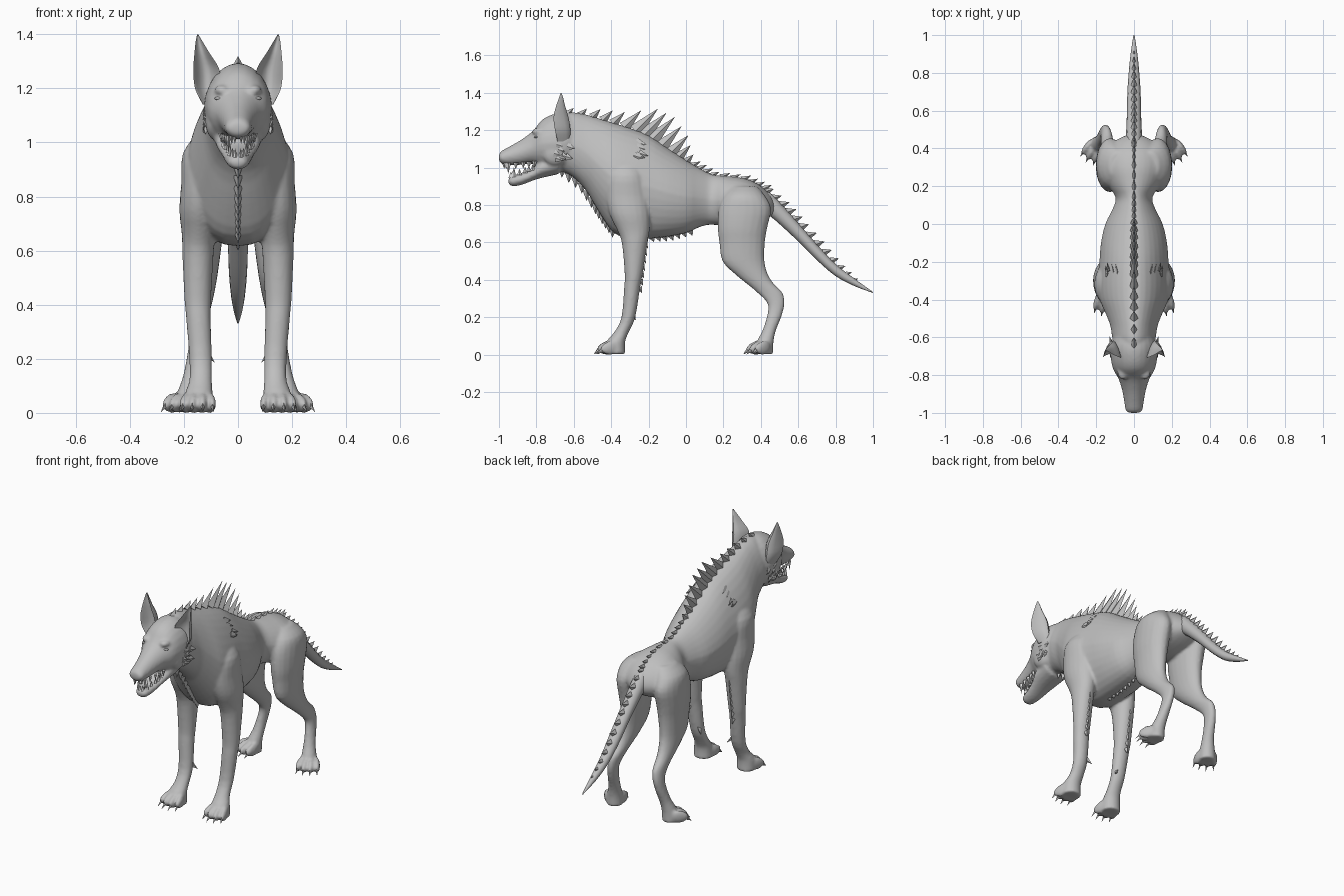
import bpy, bmesh, math, random
from mathutils import Vector

random.seed(4)


def material(name, value):
    m = bpy.data.materials.new(name)
    m.diffuse_color = (value, value, value, 1)
    return m


HIDE = material("grey hide", 0.52)
TOOTH = material("pale tooth", 0.75)


def finish(name, bm, mat=HIDE, mirror=False, smooth=True):
    if mirror:
        copy = bmesh.ops.duplicate(bm, geom=bm.verts[:] + bm.edges[:] + bm.faces[:])['geom']
        for v in copy:
            if isinstance(v, bmesh.types.BMVert):
                v.co.x *= -1
    bmesh.ops.recalc_face_normals(bm, faces=bm.faces)
    me = bpy.data.meshes.new(name)
    bm.to_mesh(me)
    bm.free()
    me.materials.append(mat)
    ob = bpy.data.objects.new(name, me)
    bpy.context.collection.objects.link(ob)
    bpy.context.view_layer.objects.active = ob
    ob.select_set(True)
    if smooth:
        bpy.ops.object.shade_smooth_by_angle(angle=math.radians(50))
    ob.select_set(False)
    return ob


def spline(rows, sub):
    """Catmull-Rom through rows of numbers."""
    out = []
    for i in range(len(rows) - 1):
        p = [rows[max(0, min(len(rows) - 1, i + k))] for k in (-1, 0, 1, 2)]
        for s in range(sub):
            t = s / sub
            out.append([0.5 * (2 * b + (c - a) * t + (2 * a - 5 * b + 4 * c - d) * t * t
                        + (3 * b - a - 3 * c + d) * t ** 3) for a, b, c, d in zip(*p)])
    return out + [list(rows[-1])]


def loft(name, rows, axis, mirror=False, taper=0.0, cup=0.0, n=20, sub=3, boxy=1.0):
    """axis y: rows (y, bottom z, top z, half width); axis z: rows (z, x, y, rx, ry)."""
    bm = bmesh.new()
    rings = []
    for r in spline(rows, sub):
        ring = []
        for k in range(n):
            c, s = math.cos(2 * math.pi * k / n), math.sin(2 * math.pi * k / n)
            if axis == 'y':
                y, lo, hi, w = r
                if s < 0:
                    c = math.copysign(abs(c) ** boxy, c)
                co = (w * c * (1 - taper * max(s, 0)), y, (lo + hi) / 2 + (hi - lo) / 2 * s)
            else:
                z, x, y, rx, ry = r
                co = (x + rx * c, y + ry * s + cup * (rx / 0.045) * s * s, z)
            ring.append(bm.verts.new(co))
        rings.append(ring)
    for a, b in zip(rings, rings[1:]):
        for k in range(n):
            bm.faces.new((a[k], a[(k + 1) % n], b[(k + 1) % n], b[k]))
    bm.faces.new(rings[0])
    bm.faces.new(rings[-1])
    return finish(name, bm, HIDE, mirror)


def spike(bm, base, tip, width, thick):
    """Flattened four-sided thorn; thin across x unless it points along x."""
    base, tip = Vector(base), Vector(tip)
    d = (tip - base).normalized()
    side = Vector((1, 0, 0)) if abs(d.x) < 0.8 else Vector((0, 0, 1))
    along = d.cross(side).normalized()
    side = along.cross(d)
    ring = [bm.verts.new(base + v) for v in (along * width, side * thick, -along * width, -side * thick)]
    top = bm.verts.new(tip)
    for k in range(4):
        bm.faces.new((ring[k], ring[(k + 1) % 4], top))
    bm.faces.new(ring)


def spikes(name, items, mat=HIDE, mirror=False):
    bm = bmesh.new()
    for it in items:
        spike(bm, *it)
    finish(name, bm, mat, mirror, smooth=False)


def along(points, n):
    """n evenly spaced samples on a polyline."""
    out = []
    for i in range(n):
        f = i / (n - 1) * (len(points) - 1)
        k = min(int(f), len(points) - 2)
        out.append([a + (b - a) * (f - k) for a, b in zip(points[k], points[k + 1])])
    return out


# torso with neck, ribcage, waist and rump
fused = [loft("body", [
    (-0.72, 1.0, 1.27, 0.08), (-0.62, 0.96, 1.295, 0.112), (-0.54, 0.885, 1.285, 0.125), (-0.47, 0.77, 1.265, 0.152),
    (-0.39, 0.655, 1.24, 0.185), (-0.3, 0.62, 1.212, 0.192), (-0.2, 0.62, 1.172, 0.183), (-0.1, 0.63, 1.105, 0.175),
    (0.0, 0.65, 1.04, 0.152), (0.08, 0.685, 0.992, 0.113), (0.14, 0.695, 0.963, 0.097), (0.21, 0.685, 0.955, 0.14),
    (0.3, 0.68, 0.945, 0.178), (0.38, 0.7, 0.915, 0.165), (0.44, 0.73, 0.865, 0.1), (0.475, 0.76, 0.82, 0.03)],
    'y', taper=0.2, n=32, boxy=0.8)]
# tail
loft("tail", [(0.38, 0.78, 0.9, 0.03), (0.45, 0.74, 0.865, 0.042), (0.52, 0.68, 0.795, 0.04),
              (0.6, 0.605, 0.705, 0.037), (0.7, 0.505, 0.59, 0.035), (0.8, 0.42, 0.485, 0.028),
              (0.9, 0.367, 0.407, 0.018), (1.0, 0.33, 0.335, 0.003)], 'y', n=12)
# head with upper muzzle, then lower jaw
fused.append(loft("head", [
    (-1.0, 1.04, 1.07, 0.03), (-0.985, 1.02, 1.09, 0.045), (-0.94, 1.012, 1.115, 0.052),
    (-0.88, 1.015, 1.15, 0.063), (-0.82, 1.02, 1.195, 0.082), (-0.77, 1.0, 1.255, 0.11),
    (-0.71, 0.98, 1.285, 0.123), (-0.64, 0.98, 1.292, 0.123), (-0.56, 1.02, 1.26, 0.09)], 'y', taper=0.06, n=24))
fused.append(loft("lower_jaw", [
    (-0.95, 0.915, 0.94, 0.02), (-0.93, 0.9, 0.957, 0.038), (-0.88, 0.907, 0.972, 0.05),
    (-0.82, 0.93, 1.0, 0.064), (-0.77, 0.945, 1.05, 0.082), (-0.68, 0.965, 1.08, 0.092)], 'y', n=16))
# cupped ears
loft("ears", [(1.14, 0.1, -0.685, 0.03, 0.02), (1.2, 0.113, -0.7, 0.046, 0.016), (1.27, 0.117, -0.708, 0.048, 0.01),
              (1.33, 0.133, -0.694, 0.028, 0.007), (1.37, 0.143, -0.68, 0.014, 0.004),
              (1.4, 0.149, -0.67, 0.002, 0.002)], 'z', mirror=True, cup=0.065)
# legs
fused.append(loft("front_legs", [
    (1.04, 0.11, -0.32, 0.035, 0.06), (0.96, 0.138, -0.32, 0.066, 0.095), (0.85, 0.142, -0.315, 0.068, 0.112),
    (0.75, 0.145, -0.3, 0.072, 0.108), (0.66, 0.146, -0.28, 0.062, 0.085), (0.59, 0.148, -0.275, 0.058, 0.067),
    (0.43, 0.149, -0.28, 0.05, 0.048), (0.36, 0.147, -0.288, 0.046, 0.043), (0.2, 0.138, -0.308, 0.042, 0.037),
    (0.12, 0.138, -0.345, 0.042, 0.039), (0.07, 0.145, -0.375, 0.052, 0.05), (0.003, 0.146, -0.38, 0.055, 0.055)],
    'z', mirror=True))
fused.append(loft("hind_legs", [
    (0.9, 0.08, 0.31, 0.05, 0.07), (0.85, 0.115, 0.312, 0.072, 0.11), (0.78, 0.126, 0.315, 0.075, 0.14),
    (0.68, 0.128, 0.302, 0.073, 0.133), (0.6, 0.128, 0.3, 0.065, 0.122), (0.5, 0.132, 0.307, 0.055, 0.113),
    (0.43, 0.136, 0.35, 0.046, 0.088), (0.38, 0.14, 0.396, 0.038, 0.073), (0.33, 0.145, 0.45, 0.031, 0.067),
    (0.27, 0.153, 0.482, 0.027, 0.045), (0.2, 0.162, 0.47, 0.028, 0.039), (0.13, 0.172, 0.445, 0.033, 0.036),
    (0.07, 0.184, 0.424, 0.042, 0.044), (0.003, 0.188, 0.418, 0.046, 0.048)], 'z', mirror=True))


# paws: four rounded toes with a claw each, fanned about a heading
def paw(name, cx, cy, heading):
    bm = bmesh.new()
    claws = []
    for k in range(4):
        off = k - 1.5
        a = heading + off * 0.14
        fwd, out = Vector((math.sin(a), -math.cos(a), 0)), Vector((math.cos(heading), math.sin(heading), 0))
        reach = 0.045 - 0.014 * (abs(off) > 1)
        c = Vector((cx, cy, 0.036)) + fwd * reach + out * off * 0.027
        made = bmesh.ops.create_uvsphere(bm, u_segments=12, v_segments=8, radius=1)['verts']
        for v in made:
            p = v.co.copy()
            v.co = c + fwd * p.x * 0.052 + Vector((-fwd.y, fwd.x, 0)) * p.y * 0.018
            v.co.z += p.z * 0.037 * (1 - 0.25 * p.x) - 0.006 * p.x
        claws.append((c + fwd * 0.036 - Vector((0, 0, 0.01)), c + fwd * 0.066 - Vector((0, 0, 0.034)), 0.013, 0.008))
    spikes(name + "_claws", claws, HIDE, True)
    return finish(name, bm, HIDE, True)


fused.append(paw("front_paws", 0.146, -0.382, 0.05))
fused.append(paw("hind_paws", 0.192, 0.417, 0.42))

# nose pad, brows, narrow eyes and cheeks
for name, co, size in (("nose", (0.0, -0.972, 1.07), (0.034, 0.025, 0.024)),
                       ("brows", (0.058, -0.785, 1.193), (0.03, 0.04, 0.02)),
                       ("eyes", (0.066, -0.8, 1.163), (0.022, 0.014, 0.007)),
                       ("cheeks", (0.086, -0.7, 1.08), (0.035, 0.07, 0.07))):
    bm = bmesh.new()
    bmesh.ops.create_uvsphere(bm, u_segments=14, v_segments=10, radius=1)
    for v in bm.verts:
        v.co = Vector([c + s * p for c, s, p in zip(co, size, v.co)])
    ob = finish(name, bm, HIDE, co[0] > 0)
    if name != "eyes":
        fused.append(ob)

# blend the fleshy parts into one continuous skin
for ob in fused:
    ob.select_set(True)
skin = fused[0]
bpy.context.view_layer.objects.active = skin
bpy.ops.object.join()
skin.modifiers.clear()
mod = skin.modifiers.new("Blend", 'REMESH')
mod.mode, mod.voxel_size, mod.use_smooth_shade = 'VOXEL', 0.0085, True
mod = skin.modifiers.new("Soften", 'SMOOTH')
mod.factor, mod.iterations = 0.5, 4
skin.select_set(False)

# teeth: rows along both jaws, large fangs near the front
teeth = []
for i, (x, y, z) in enumerate(along([(0.012, -0.972, 1.03), (0.036, -0.95, 1.025), (0.052, -0.87, 1.03),
                                     (0.064, -0.81, 1.035)], 7)):
    teeth.append(((x, y, z), (x * 0.95, y, z - (0.058 if i == 2 else 0.036)), 0.014, 0.009))
for i, (x, y, z) in enumerate(along([(0.01, -0.936, 0.945), (0.03, -0.92, 0.95), (0.044, -0.86, 0.972),
                                     (0.054, -0.82, 0.985)], 7)):
    teeth.append(((x, y, z), (x, y, z + (0.055 if i == 2 else 0.034)), 0.013, 0.009))
spikes("teeth", teeth, TOOTH, True)

# mane: rows (y, z, length) growing to the withers, then low along the back
mane = []
for y, z, h in along([(-0.64, 1.28, 0.05), (-0.5, 1.27, 0.055), (-0.39, 1.235, 0.08), (-0.27, 1.195, 0.155),
                      (-0.18, 1.15, 0.155), (-0.08, 1.08, 0.12), (0.0, 1.03, 0.05)], 13):
    mane.append(((0, y, z), (0, y + h * 0.78, z + h * 0.78), 0.016 + h * 0.15, 0.022))
for y, z in along([(0.03, 1.01), (0.13, 0.955), (0.3, 0.935), (0.41, 0.885)], 10):
    mane.append(((0, y, z), (0, y + 0.05, z + 0.023), 0.018, 0.014))
spikes("mane_spikes", mane)
spikes("tail_spikes", [((0, y, z), (0, y + 0.05 * f, z + 0.016 * f), 0.024 * f, 0.018 * f) for y, z, f in along(
    [(0.42, 0.87, 1), (0.52, 0.785, 1), (0.6, 0.69, 1), (0.7, 0.58, 1), (0.8, 0.475, 0.8), (0.9, 0.4, 0.4)], 13)])
# throat and chest ridge, belly fringe
spikes("chest_spikes", [((0, y, z + 0.01), (0, y - 0.004, z - 0.045), 0.025, 0.018) for y, z in along(
    [(-0.66, 0.99), (-0.56, 0.915), (-0.49, 0.81), (-0.44, 0.735), (-0.39, 0.67)], 12)])
spikes("belly_fringe", [((0, y, z + 0.01), (0, y + 0.015, z - 0.025), 0.022, 0.016) for y, z in along(
    [(-0.22, 0.625), (-0.1, 0.63), (0.02, 0.66)], 8)])
# forearm ridge, wrist thorns
spikes("forearm_spikes", [((0.148, y, z), (0.148, y + 0.016, z - 0.032), 0.016, 0.012) for y, z in along(
    [(-0.22, 0.6), (-0.236, 0.48), (-0.25, 0.36)], 7)]
    + [((0.115, -0.29, 0.22), (0.085, -0.268, 0.185), 0.018, 0.012)], mirror=True)


# scattered fur tufts on the cheeks and shoulders
def tufts(name, n, ys, zs, x_at, length):
    items = []
    for _ in range(n):
        y, z = random.uniform(*ys), random.uniform(*zs)
        x = x_at(y, z)
        items.append(((x, y, z), (x + 0.012, y + length, z - length * 0.3), 0.02, 0.008))
    spikes(name, items, mirror=True)


tufts("cheek_tufts", 11, (-0.71, -0.62), (1.04, 1.13), lambda y, z: 0.119, 0.035)
tufts("shoulder_tufts", 18, (-0.4, -0.25), (1.06, 1.15), lambda y, z: 0.16 - (z - 1.04) * 0.75, 0.05)
